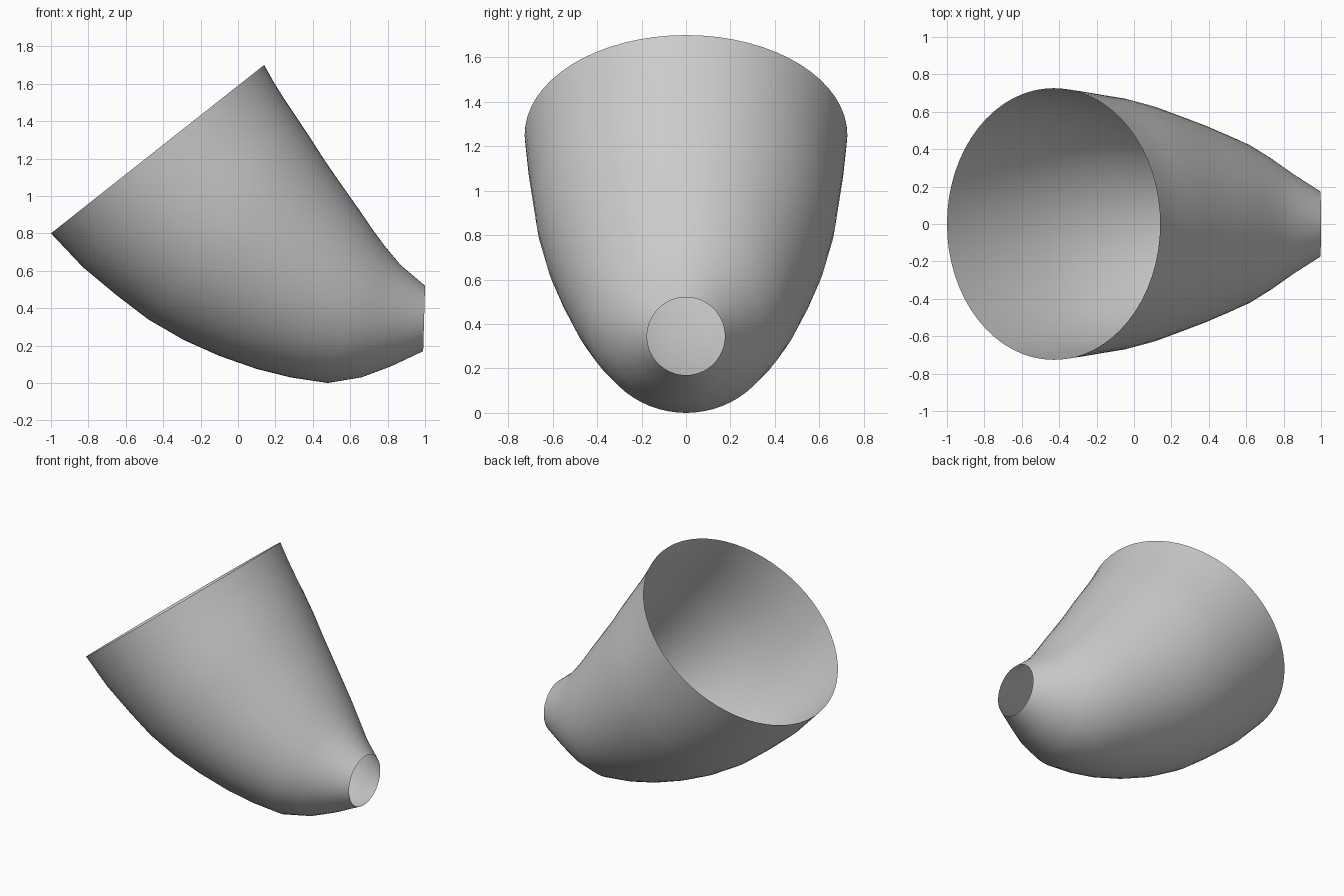
import bpy, bmesh, math
from mathutils import Vector

cube = bpy.data.objects.get("Cube")
if cube:
    bpy.data.objects.remove(cube, do_unlink=True)

SIDES = 64

# Each ring is a circle spanning a lower and an upper (x, z) point, from mouth to outlet
RINGS = [
    ((-1.00, 0.80), (0.14, 1.70)),
    ((-0.83, 0.62), (0.19, 1.61)),
    ((-0.65, 0.47), (0.24, 1.53)),
    ((-0.48, 0.34), (0.30, 1.44)),
    ((-0.29, 0.23), (0.38, 1.32)),
    ((-0.10, 0.145), (0.47, 1.18)),
    ((0.10, 0.075), (0.56, 1.05)),
    ((0.28, 0.03), (0.645, 0.93)),
    ((0.48, 0.0), (0.72, 0.82)),
    ((0.66, 0.03), (0.79, 0.725)),
    ((0.82, 0.09), (0.87, 0.63)),
    ((0.99, 0.17), (1.00, 0.52)),
]


def add_ring(bm, low, high):
    low, high = Vector((low[0], 0, low[1])), Vector((high[0], 0, high[1]))
    centre, up = (low + high) / 2, (high - low) / 2
    side = Vector((0, up.length, 0))
    angles = [2 * math.pi * i / SIDES for i in range(SIDES)]
    return [bm.verts.new(centre + up * math.cos(a) + side * math.sin(a)) for a in angles]


# Curved funnel shell, open at both ends
bm = bmesh.new()
rings = [add_ring(bm, low, high) for low, high in RINGS]
for a, b in zip(rings, rings[1:]):
    for i in range(SIDES):
        j = (i + 1) % SIDES
        bm.faces.new((a[i], b[i], b[j], a[j]))

# Point the faces outward
bm.normal_update()
top = rings[0][0].link_faces[0]
if top.normal.x < 0:
    bmesh.ops.reverse_faces(bm, faces=bm.faces[:])

mesh = bpy.data.meshes.new("funnel_shell")
bm.to_mesh(mesh)
bm.free()
mesh.shade_smooth()
shell = bpy.data.objects.new("funnel_shell", mesh)
bpy.context.collection.objects.link(shell)

# Plain grey
grey = bpy.data.materials.new("light_grey")
grey.use_nodes = True
colour = (0.6, 0.6, 0.6, 1)
grey.diffuse_color = colour
grey.node_tree.nodes["Principled BSDF"].inputs["Base Color"].default_value = colour
mesh.materials.append(grey)
